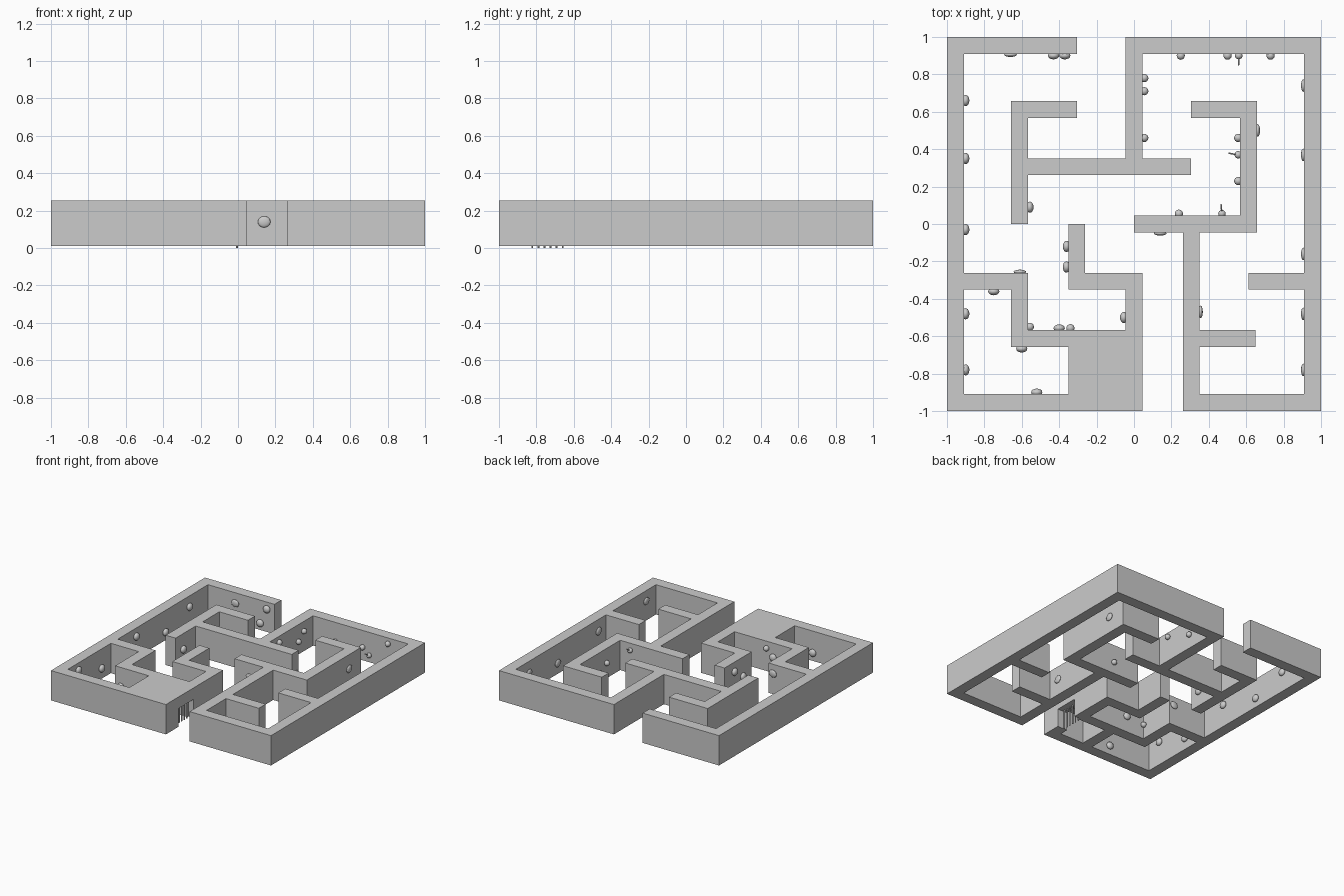
import bpy, bmesh, math, random
from mathutils import Vector, Matrix

cube = bpy.data.objects.get("Cube")
if cube:
    bpy.data.objects.remove(cube)
random.seed(4)

stone = bpy.data.materials.new("plain grey")
stone.use_nodes = True
GREY = (0.6, 0.6, 0.6, 1)
stone.diffuse_color = GREY
stone.node_tree.nodes["Principled BSDF"].inputs["Base Color"].default_value = GREY

LOW, TOP, HALF = 0.01, 0.255, 0.045
LINES = {-3: -0.955, 3: 0.955}


def line(k):
    return LINES.get(k, k * 0.306)


def finish(name, bm, smooth=False):
    me = bpy.data.meshes.new(name)
    bm.to_mesh(me)
    bm.free()
    me.materials.append(stone)
    ob = bpy.data.objects.new(name, me)
    bpy.context.collection.objects.link(ob)
    if smooth:
        me.shade_smooth()
    return ob


def box(bm, a, b):
    a, b = Vector(a), Vector(b)
    bmesh.ops.create_cube(bm, size=1, matrix=Matrix.Translation((a + b) / 2) @ Matrix.Diagonal((*(b - a), 1)))


# Maze walls: centre lines on a seven-line grid, squared off at the corners
paths = [
    [(-1, 3), (-3, 3), (-3, -3), (0, -3), (0, -2.74)],
    [(0, -2.1), (0, -1), (-1, -1), (-1, 0)],
    [(-3, -1), (-2, -1), (-2, -2), (0, -2)],
    [(-1, -3), (-1, -2)],
    [(-2, 0), (-2, 2), (-1, 2)],
    [(-2, 1), (1, 1)],
    [(0, 1), (0, 3), (3, 3), (3, -3), (1, -3), (1, 0)],
    [(1, 2), (2, 2), (2, 0), (0, 0)],
    [(1, -2), (2.12, -2)],
    [(3, -1), (2, -1)],
]
rects = []
for path in paths:
    pts = [Vector((line(i), line(j))) for i, j in path]
    for n in range(len(pts) - 1):
        p, q = pts[n], pts[n + 1]
        d = (q - p).normalized() * HALF
        p = p - d if n > 0 else p
        q = q + d if n < len(pts) - 2 else q
        side = Vector((abs(d.y), abs(d.x)))
        rects.append((min(p.x, q.x) - side.x, min(p.y, q.y) - side.y,
                      max(p.x, q.x) + side.x, max(p.y, q.y) + side.y))

xs = sorted({round(v, 4) for r in rects for v in (r[0], r[2])})
ys = sorted({round(v, 4) for r in rects for v in (r[1], r[3])})
bm = bmesh.new()
for x0, x1 in zip(xs, xs[1:]):
    for y0, y1 in zip(ys, ys[1:]):
        cx, cy = (x0 + x1) / 2, (y0 + y1) / 2
        if any(r[0] < cx < r[2] and r[1] < cy < r[3] for r in rects):
            bm.faces.new([bm.verts.new((x, y, LOW)) for x, y in ((x0, y0), (x1, y0), (x1, y1), (x0, y1))])
bmesh.ops.remove_doubles(bm, verts=bm.verts, dist=0.0005)
ext = bmesh.ops.extrude_face_region(bm, geom=bm.faces[:], use_keep_orig=True)
bmesh.ops.translate(bm, verts=[g for g in ext["geom"] if isinstance(g, bmesh.types.BMVert)], vec=(0, 0, TOP - LOW))
bmesh.ops.recalc_face_normals(bm, faces=bm.faces)
bmesh.ops.dissolve_limit(bm, angle_limit=0.02, verts=bm.verts, edges=bm.edges)
finish("maze_walls", bm)

# Roofed cell with a lintel over its doorway
west, south, north = line(-1), line(-3), line(-2)
door_a, door_b = line(-2.74), line(-2.1)
bm = bmesh.new()
box(bm, (west, south, 0.235), (0, north, TOP))
finish("cell_roof", bm)
bm = bmesh.new()
box(bm, (-HALF, door_a, 0.16), (HALF, door_b, TOP))
finish("door_lintel", bm)

# Barred gate
bm = bmesh.new()
for k in range(6):
    y = door_a + (door_b - door_a) * (k + 0.5) / 6
    bmesh.ops.create_cone(bm, cap_ends=True, segments=8, radius1=0.005, radius2=0.005, depth=0.16,
                          matrix=Matrix.Translation((-0.005, y, 0.08)))
finish("gate_bars", bm)

# Small ornaments fixed to the walls: position along the wall, height, kind
FACING = {"E": (1, 0), "W": (-1, 0), "N": (0, 1), "S": (0, -1)}
ornaments = [
    ("E", -3, [(-.78, .2, "dome"), (-.48, .1, "dome"), (-.03, .19, "dome"), (.35, .08, "dome"), (.66, .17, "dome")]),
    ("S", 3, [(-.66, .17, "slab"), (-.43, .07, "dome"), (-.37, .2, "dome"), (.25, .1, "ball"),
              (.5, .12, "ball"), (.56, .07, "pin"), (.73, .21, "ball")]),
    ("E", 0, [(.78, .18, "ball"), (.71, .12, "ball"), (.46, .21, "ball")]),
    ("W", 2, [(.46, .17, "ball"), (.37, .12, "pin"), (.23, .14, "ball")]),
    ("E", 2, [(.5, .14, "slab")]),
    ("N", 0, [(.24, .1, "ball"), (.47, .2, "pin")]),
    ("S", 0, [(.14, .14, "slab")]),
    ("W", 3, [(.74, .16, "slab"), (.37, .1, "slab"), (-.16, .16, "slab"), (-.48, .1, "slab"), (-.78, .17, "slab")]),
    ("E", -2, [(.09, .13, "dome"), (-.55, .12, "ball")]),
    ("W", -1, [(-.12, .18, "dome"), (-.23, .1, "dome")]),
    ("N", -1, [(-.61, .18, "slab")]),
    ("S", -1, [(-.75, .13, "dome")]),
    ("W", 0, [(-.5, .13, "dome")]),
    ("N", -2, [(-.4, .14, "dome"), (-.34, .2, "ball")]),
    ("S", -2, [(-.6, .1, "dome")]),
    ("N", -3, [(-.52, .08, "dome")]),
    ("E", 1, [(-.47, .14, "slab")]),
]
SIZES = {"dome": (.02, .03, .03), "ball": (.022, .022, .022), "pin": (.02, .02, .02), "slab": (.012, .034, .03)}


def ornament(face, wall, along, height, kind):
    nx, ny = FACING[face]
    out = HALF + 0.01
    base = line(wall)
    pos = (base + nx * out, along, height) if nx else (along, base + ny * out, height)
    turn = Matrix.Translation(pos) @ Matrix.Rotation(math.atan2(ny, nx), 4, "Z")
    turn = turn @ Matrix.Rotation(random.uniform(-0.4, 0.4), 4, "X")
    bm = bmesh.new()
    if kind == "slab":
        turn = turn @ Matrix.Translation((-0.005, 0, 0))
    bmesh.ops.create_uvsphere(bm, u_segments=16, v_segments=10, radius=1,
                              matrix=turn @ Matrix.Diagonal((*SIZES[kind], 1)))
    if kind == "pin":
        tilt = Matrix.Rotation(1.0, 4, "Y") @ Matrix.Translation((0, 0, 0.03))
        bmesh.ops.create_cone(bm, cap_ends=True, segments=8, radius1=0.004, radius2=0.004, depth=0.06,
                              matrix=turn @ tilt)
    finish(kind + "_ornament", bm, True)


for face, wall, items in ornaments:
    for along, height, kind in items:
        ornament(face, wall, along, height, kind)
